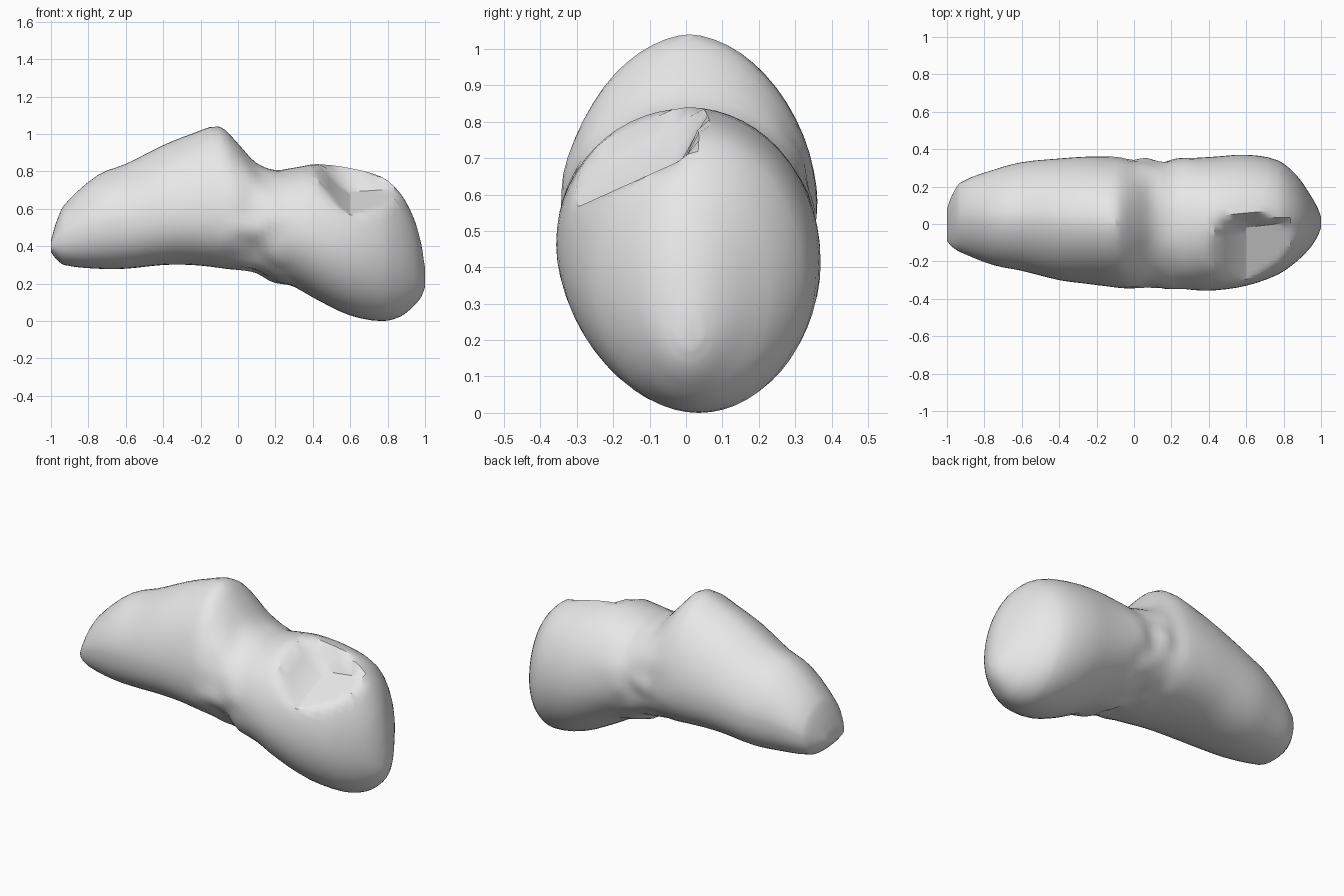
import bpy, bmesh, math
from mathutils import Vector, noise

if "Cube" in bpy.data.objects:
    bpy.data.objects.remove(bpy.data.objects["Cube"], do_unlink=True)

# One plain grey stone material
stone = bpy.data.materials.new("stone grey")
stone.diffuse_color = (0.8, 0.8, 0.8, 1)
stone.use_nodes = True
bsdf = stone.node_tree.nodes["Principled BSDF"]
bsdf.inputs["Base Color"].default_value = (0.8, 0.8, 0.8, 1)
bsdf.inputs["Roughness"].default_value = 0.8

# Cross-sections along x: x, bottom z, widest z, top z, front y, back y
SECTIONS = [
    (-1.00, .37, .40, .43, -.09, .08),
    (-.975, .335, .42, .52, -.12, .15),
    (-.93, .30, .46, .62, -.15, .22),
    (-.75, .28, .52, .78, -.22, .29),
    (-.60, .28, .54, .84, -.25, .33),
    (-.40, .30, .57, .94, -.30, .35),
    (-.25, .30, .58, 1.0, -.32, .36),
    (-.10, .285, .58, 1.04, -.34, .36),
    (.00, .27, .57, .95, -.35, .35),
    (.10, .25, .55, .845, -.345, .35),
    (.20, .20, .52, .81, -.35, .35),
    (.30, .18, .49, .82, -.355, .355),
    (.43, .11, .45, .84, -.355, .36),
    (.60, .03, .41, .82, -.33, .37),
    (.77, .00, .37, .77, -.27, .34),
    (.87, .025, .34, .68, -.20, .26),
    (.94, .08, .30, .55, -.13, .16),
    (.98, .13, .25, .41, -.07, .09),
    (1.00, .18, .22, .28, -.02, .04),
]
SIDES, STEPS = 56, 3


def spline(a, b, c, d, t):
    """Tangents scaled by uneven spacing keep the profile free of overshoot."""
    h = c[0] - b[0]
    out = [b[0] + h * t]
    for i in range(1, 6):
        m0 = (c[i] - a[i]) / (c[0] - a[0]) * h if c[0] > a[0] else c[i] - b[i]
        m1 = (d[i] - b[i]) / (d[0] - b[0]) * h if d[0] > b[0] else c[i] - b[i]
        out.append((2*t**3 - 3*t*t + 1) * b[i] + (t**3 - 2*t*t + t) * m0
                   + (3*t*t - 2*t**3) * c[i] + (t**3 - t*t) * m1)
    return out


def spow(v, p):
    return math.copysign(abs(v) ** p, v)


def surface_point(sec, angle):
    x, zb, zm, zt, yf, yb = sec
    ca, sa = math.cos(angle), math.sin(angle)
    left = min(1, max(0, (.15 - x) / .25))
    n = (2 - .2 * left) if sa > 0 else (2 + .3 * left)
    y = (yf + yb) / 2 + (yb - yf) / 2 * spow(ca, 2 / n)
    z = zm + (zt - zm if sa > 0 else zm - zb) * spow(sa, 2 / n)
    # Sloping flat scar on the upper front of the larger lobe
    if x > .15:
        limit = .70 + .45 * y + 2 * max(0, y) + max(0, .58 - x)
        z = min(z, max(limit, zm))
    # Crumpled skin around the waist
    p = Vector((x, y, z))
    rough = math.exp(-((x - .1) / .16) ** 2) * (1 - .75 * max(0, sa))
    out = Vector((0, ca, sa))
    return p + out * rough * (.022 * noise.noise(p * 9) - .008)


# Two-lobed body lofted through the sections
rings = []
for i in range(len(SECTIONS) - 1):
    a, d = SECTIONS[max(0, i - 1)], SECTIONS[min(len(SECTIONS) - 1, i + 2)]
    for k in range(STEPS):
        rings.append(spline(a, SECTIONS[i], SECTIONS[i + 1], d, k / STEPS))
rings.append(SECTIONS[-1])

bm = bmesh.new()
loops = [[bm.verts.new(surface_point(s, math.tau * j / SIDES)) for j in range(SIDES)]
         for s in rings]
for r0, r1 in zip(loops, loops[1:]):
    for j in range(SIDES):
        k = (j + 1) % SIDES
        bm.faces.new((r0[j], r0[k], r1[k], r1[j]))
bm.faces.new(loops[0])
bm.faces.new(loops[-1])
bmesh.ops.recalc_face_normals(bm, faces=bm.faces)

# Rest the body on the ground plane
low = min(v.co.z for v in bm.verts)
bmesh.ops.translate(bm, verts=bm.verts, vec=(0, 0, -low))
mesh = bpy.data.meshes.new("two_lobed_rock")
bm.to_mesh(mesh)
bm.free()
mesh.materials.append(stone)
rock = bpy.data.objects.new("two_lobed_rock", mesh)
bpy.context.collection.objects.link(rock)

bpy.ops.object.select_all(action='DESELECT')
rock.select_set(True)
bpy.context.view_layer.objects.active = rock
bpy.ops.object.shade_smooth_by_angle(angle=math.radians(30))
